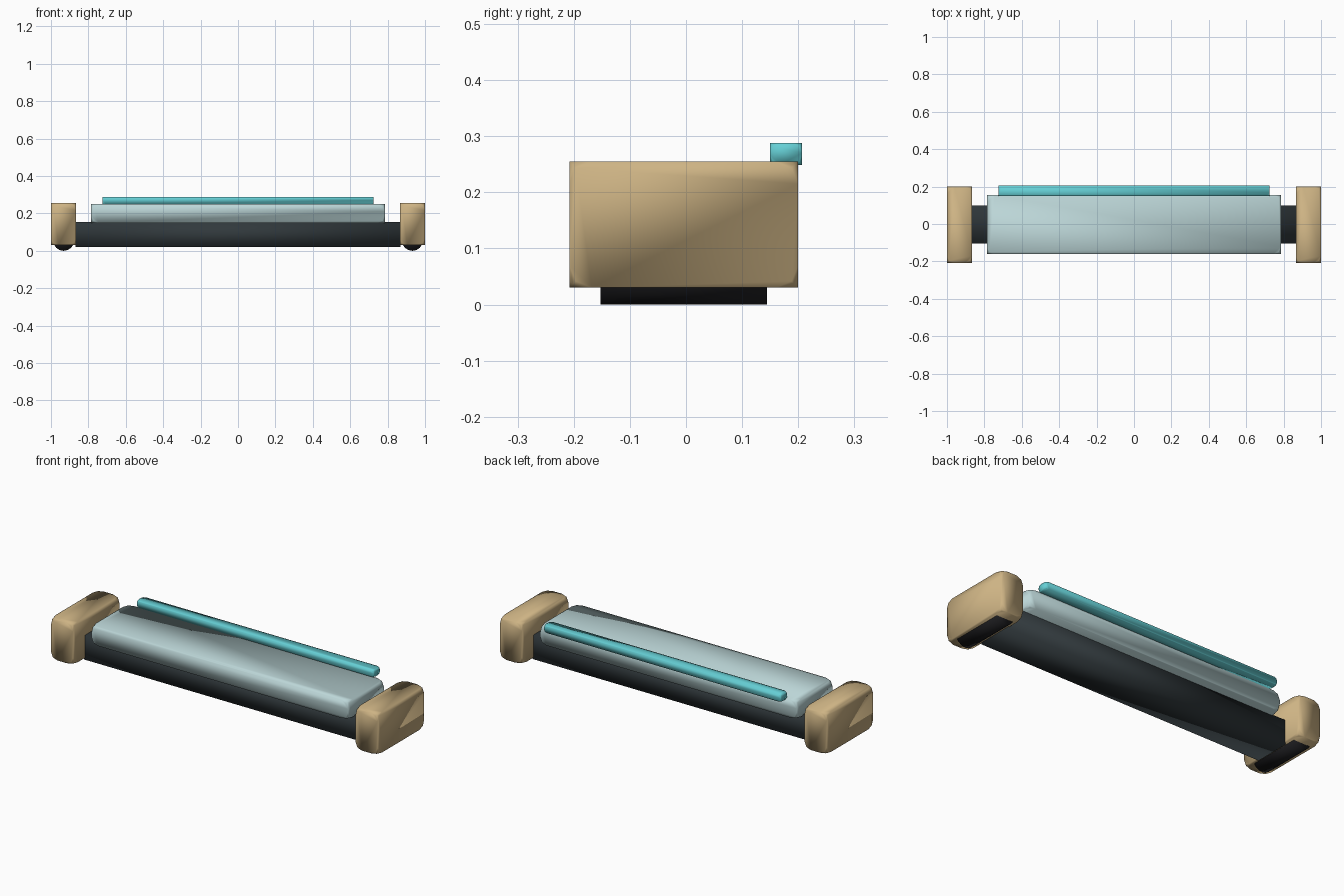
import bpy
import bmesh
import math
from mathutils import Matrix, Vector

default = bpy.data.objects.get("Cube")
if default:
    bpy.data.objects.remove(default, do_unlink=True)


def material(name, rgb):
    mat = bpy.data.materials.new(name)
    mat.use_nodes = True
    mat.diffuse_color = (*rgb, 1)
    mat.node_tree.nodes["Principled BSDF"].inputs["Base Color"].default_value = (*rgb, 1)
    return mat


TAN = material("tan", (0.61, 0.45, 0.23))
DARK = material("charcoal", (0.03, 0.04, 0.045))
BLACK = material("black", (0.012, 0.012, 0.014))
PALE = material("pale_blue", (0.50, 0.67, 0.68))
CYAN = material("cyan", (0.13, 0.62, 0.66))


def finish(bm, name, mat):
    bmesh.ops.recalc_face_normals(bm, faces=bm.faces)
    for face in bm.faces:
        face.smooth = True
    mesh = bpy.data.meshes.new(name)
    bm.to_mesh(mesh)
    bm.free()
    mesh.materials.append(mat)
    obj = bpy.data.objects.new(name, mesh)
    bpy.context.collection.objects.link(obj)
    return obj


def block(name, low, high, corner, mat):
    """Box with only its corners cut; the edges stay straight."""
    low, high = Vector(low), Vector(high)
    bm = bmesh.new()
    bmesh.ops.create_cube(bm, size=1, matrix=Matrix.LocRotScale((low + high) / 2, None, high - low))
    if corner:
        bmesh.ops.bevel(bm, geom=bm.verts[:], offset=corner, segments=2,
                        profile=0.5, affect='VERTICES', clamp_overlap=True)
    return finish(bm, name, mat)


def runner(name, x, mat):
    """Round foot lying along y, sunk into the underside of an end block."""
    bm = bmesh.new()
    place = Matrix.Translation((x, -0.004, 0.057)) @ Matrix.Rotation(math.pi / 2, 4, 'X')
    bmesh.ops.create_cone(bm, cap_ends=True, segments=16, radius1=0.057,
                          radius2=0.057, depth=0.297, matrix=place)
    return finish(bm, name, mat)


# Long body, pad and back rail
block("base_bar", (-0.87, -0.104, 0.02), (0.87, 0.098, 0.155), 0, DARK)
block("top_pad", (-0.785, -0.161, 0.15), (0.785, 0.155, 0.25), 0.04, PALE)
block("back_rail", (-0.725, 0.15, 0.249), (0.725, 0.207, 0.288), 0.018, CYAN)

# End blocks and their feet
for side, label in ((1, "left"), (-1, "right")):
    inner, outer = sorted((side * 0.865, side))
    block(label + "_end_block", (inner, -0.208, 0.03), (outer, 0.2, 0.255), 0.04, TAN)
    runner(label + "_foot", side * 0.932, BLACK)
